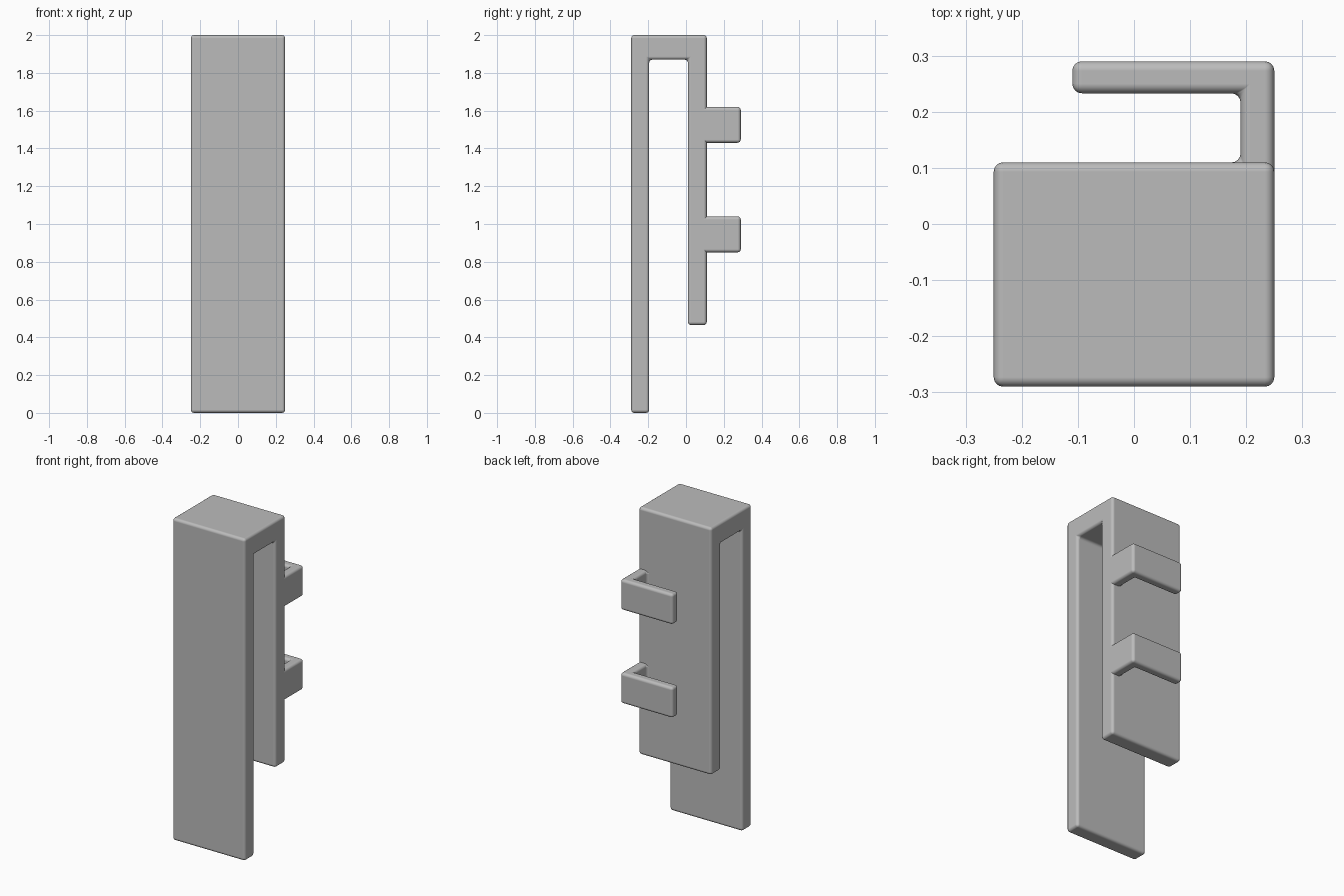
import bpy
import bmesh
from mathutils import Vector

cube = bpy.data.objects.get("Cube")
if cube:
    bpy.data.objects.remove(cube, do_unlink=True)

grey = bpy.data.materials.new("plain grey")
grey.use_nodes = True
colour = (0.5, 0.5, 0.5, 1)
grey.diffuse_color = colour
grey.node_tree.nodes["Principled BSDF"].inputs["Base Color"].default_value = colour


def extruded(name, points, offset, radius):
    """Extrude a closed 3D outline and round all of its edges."""
    bm = bmesh.new()
    face = bm.faces.new([bm.verts.new(p) for p in points])
    result = bmesh.ops.extrude_face_region(bm, geom=[face])
    moved = [v for v in result["geom"] if isinstance(v, bmesh.types.BMVert)]
    bmesh.ops.translate(bm, verts=moved, vec=Vector(offset))
    bmesh.ops.recalc_face_normals(bm, faces=bm.faces)
    mesh = bpy.data.meshes.new(name)
    bm.to_mesh(mesh)
    bm.free()
    mesh.materials.append(grey)
    obj = bpy.data.objects.new(name, mesh)
    bpy.context.collection.objects.link(obj)

    bevel = obj.modifiers.new("rounded edges", "BEVEL")
    bevel.width = radius
    bevel.segments = 4
    bevel.limit_method = "ANGLE"
    bevel.harden_normals = True

    bpy.ops.object.select_all(action="DESELECT")
    obj.select_set(True)
    bpy.context.view_layer.objects.active = obj
    bpy.ops.object.shade_smooth()
    return obj


# Folded body: long front plate, top bridge and shorter back plate
body = [(-0.29, 0), (-0.29, 2), (0.11, 2), (0.11, 0.465),
        (0.01, 0.465), (0.01, 1.87), (-0.195, 1.87), (-0.195, 0)]
extruded("body", [(-0.25, y, z) for y, z in body], (0.5, 0, 0), 0.017)

# Two L-shaped clips, each with a foot sunk into the back plate
clip = [(0.25, 0.05), (0.25, 0.29), (-0.11, 0.29), (-0.11, 0.233),
        (0.19, 0.233), (0.19, 0.1095), (0.13, 0.1095), (0.13, 0.05)]
for name, z in (("upper_clip", 1.43), ("lower_clip", 0.85)):
    extruded(name, [(x, y, z) for x, y in clip], (0, 0, 0.19), 0.017)
